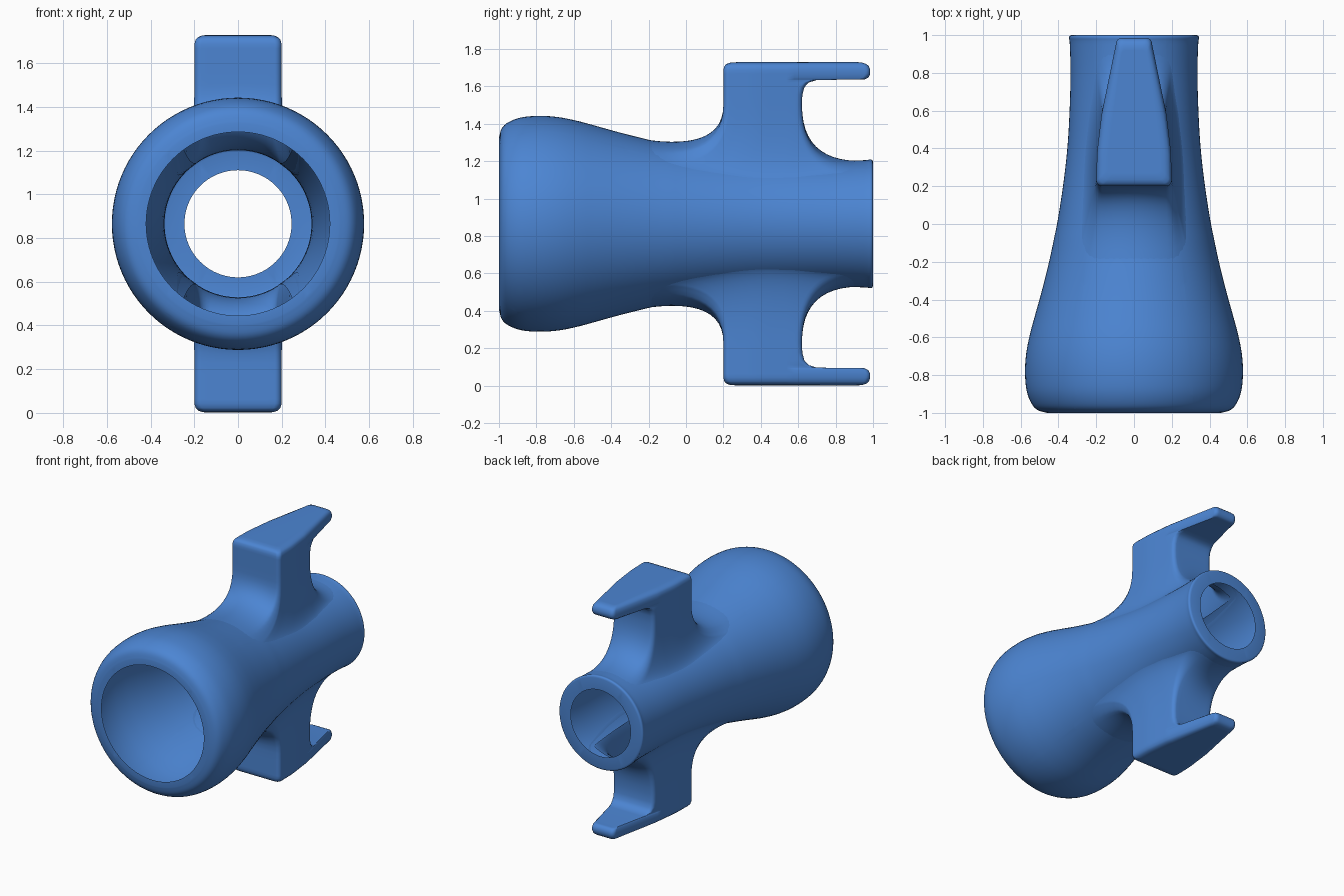
import bpy, bmesh, math
from mathutils import Vector

if "Cube" in bpy.data.objects:
    bpy.data.objects.remove(bpy.data.objects["Cube"])

CZ = 0.865          # height of the tube axis
SEG = 96

# tube profile as (y, radius), from front lip to back lip
KEYS = [(-1, .46), (-.985, .51), (-.95, .543), (-.88, .569), (-.78, .577), (-.68, .57),
        (-.58, .55), (-.48, .523), (-.38, .495), (-.28, .469), (-.18, .445), (-.08, .424),
        (.02, .404), (.2, .376), (.4, .353), (.6, .341),
        (.8, .336), (.95, .34), (.985, .344), (.996, .34), (1, .33)]

blue = bpy.data.materials.new("blue")
blue.diffuse_color = (.072, .235, .65, 1)
blue.use_nodes = True
blue.node_tree.nodes["Principled BSDF"].inputs["Base Color"].default_value = blue.diffuse_color


def smooth(pts, n=4):
    """Catmull-Rom curve through the points."""
    p = [Vector(pts[0])] + [Vector(q) for q in pts] + [Vector(pts[-1])]
    out = []
    for i in range(1, len(p) - 2):
        a, b, c, d = p[i - 1:i + 3]
        for k in range(n):
            t = k / n
            out.append(.5 * (2 * b + (c - a) * t + (2 * a - 5 * b + 4 * c - d) * t * t
                             + (3 * b - a - 3 * c + d) * t ** 3))
    return out + [p[-1]]


def lerp_table(table, v):
    if v <= table[0][0]:
        return table[0][1]
    for (a, fa), (b, fb) in zip(table, table[1:]):
        if v <= b:
            return fa + (fb - fa) * (v - a) / max(b - a, 1e-9)
    return table[-1][1]


CURVE = smooth(KEYS)
PROFILE = [(-1, .42)] + [tuple(p) for p in CURVE] + [(1, .245)]
WIDTH = [(.2, .2), (.38, .196), (.58, .172), (.98, .09)]


def half_width(y):
    return lerp_table(WIDTH, y)


def tube_z(x, y):
    r = lerp_table(CURVE, y)
    return math.sqrt(max(r * r - x * x, 0))


def finish(name, bm, angle):
    bmesh.ops.recalc_face_normals(bm, faces=bm.faces)
    me = bpy.data.meshes.new(name)
    bm.to_mesh(me)
    bm.free()
    me.materials.append(blue)
    ob = bpy.data.objects.new(name, me)
    ob.location.z = CZ
    bpy.context.collection.objects.link(ob)
    bpy.ops.object.select_all(action='DESELECT')
    ob.select_set(True)
    bpy.context.view_layer.objects.active = ob
    bpy.ops.object.shade_smooth_by_angle(angle=math.radians(angle))
    return ob


def bridge(bm, a, b):
    n = len(a)
    return [bm.faces.new((a[i], a[(i + 1) % n], b[(i + 1) % n], b[i])) for i in range(n)]


# flared tube: open shell with turned-in lips
bm = bmesh.new()
rings = [[bm.verts.new((r * math.cos(2 * math.pi * i / SEG), y, r * math.sin(2 * math.pi * i / SEG)))
          for i in range(SEG)] for y, r in PROFILE]
for a, b in zip(rings, rings[1:]):
    bridge(bm, a, b)
bmesh.ops.recalc_face_normals(bm, faces=bm.faces)

# clean openings where the hollow brackets join
Y0, Y1, X0, X1 = -.1, .82, .25, .18
slope = (X1 - X0) / (Y1 - Y0)
for co, no in [((0, Y0, 0), (0, 1, 0)), ((0, Y1, 0), (0, 1, 0)),
               ((X0, Y0, 0), (1, -slope, 0)), ((-X0, Y0, 0), (1, slope, 0))]:
    bmesh.ops.bisect_plane(bm, geom=bm.verts[:] + bm.edges[:] + bm.faces[:], dist=1e-5,
                           plane_co=co, plane_no=no)
hidden = []
for f in bm.faces:
    c = f.calc_center_median()
    if Y0 < c.y < Y1 and abs(c.x) < X0 + slope * (c.y - Y0):
        hidden.append(f)
bmesh.ops.delete(bm, geom=hidden, context='FACES')
finish("flared_tube", bm, 120)


def outline(y0, y1, grow, r, tip_grow=None):
    """Tapered plan outline with rounded corners, as a closed loop."""
    tip_grow = grow if tip_grow is None else tip_grow
    w0 = half_width(y0 + r) + grow
    half = [(s / 5 * (w0 - r), y0) for s in range(5)]
    for k in range(6):
        a = math.pi / 2 * k / 5
        half.append((w0 - r + r * math.sin(a), y0 + r - r * math.cos(a)))
    for k in range(1, 9):
        y = y0 + r + (.58 - y0 - r) * k / 8
        half.append((half_width(y) + grow, y))
    w1 = half_width(y1 - r) + tip_grow
    for k in range(6):
        a = math.pi / 2 * k / 5
        half.append((w1 - r + r * math.cos(a), y1 - r + r * math.sin(a)))
    half += [(s / 5 * (w1 - r), y1) for s in range(4, -1, -1)]
    return half + [(-x, y) for x, y in half[-2:0:-1]]


# hooked bracket: flared foot, column, then tapered plate
bm = bmesh.new()
foot = outline(-.2, .92, .08, .1)
column = outline(.2, .62, 0, .03)
loops = []
for k in range(13):
    t = k / 12
    loop = []
    for (fx, fy), (cx, cy) in zip(foot, column):
        p0 = Vector((fx, fy, tube_z(fx, fy) - .002))
        p1 = Vector((cx, cy, tube_z(cx, cy) + (.02 if cy < .21 else 0)))
        p2 = Vector((cx, cy, .635))
        loop.append(p0 * (1 - t) ** 2 + p1 * 2 * t * (1 - t) + p2 * t * t)
    loops.append(loop)
for y0, y1, grow, r, z, tip in [
        (.2, .622, 0, .03, .69, 0), (.2, .633, 0, .03, .73, 0), (.2, .655, 0, .03, .755, 0),
        (.2, .7, 0, .03, .769, -.006), (.2, .955, 0, .03, .772, -.014),
        (.2, .975, 0, .03, .782, -.004), (.2, .985, 0, .03, .802, 0),
        (.2, .985, 0, .03, .822, 0), (.205, .978, -.005, .03, .842, -.005),
        (.215, .965, -.016, .03, .854, -.014), (.235, .945, -.034, .03, .861, -.025),
        (.27, .92, -.06, .025, .864, -.04)]:
    loops.append([Vector((x, y, z)) for x, y in outline(y0, y1, grow, r, tip)])
rings = [[bm.verts.new(p) for p in loop] for loop in loops]
for a, b in zip(rings, rings[1:]):
    bridge(bm, a, b)
bm.faces.new(rings[-1])
bracket = finish("hooked_bracket", bm, 100)
mirror = bracket.modifiers.new("Mirror", 'MIRROR')
mirror.use_axis = (False, False, True)
mirror.use_mirror_merge = False
# large faces drive the shading, so thin fold faces stay invisible
bracket.modifiers.new("Weighted", 'WEIGHTED_NORMAL').keep_sharp = True
